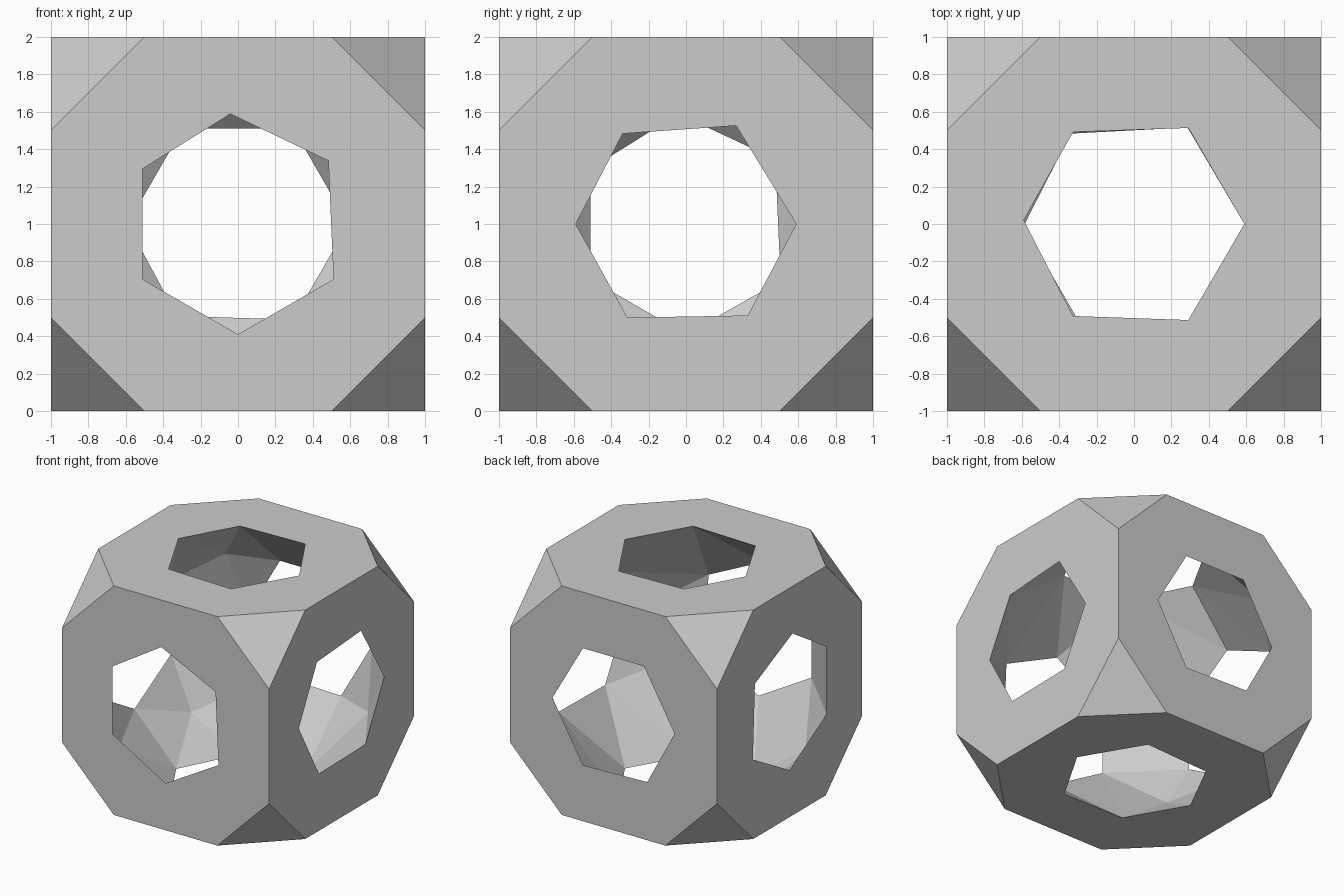
import bpy, bmesh
from math import cos, sin, radians
from itertools import product
from mathutils import Vector

cube = bpy.data.objects.get("Cube")
if cube:
    bpy.data.objects.remove(cube, do_unlink=True)

HOLE = 0.59                               # radius of the window openings
CAVITY = (1 + HOLE * HOLE) ** 0.5         # radius of the round hollow

# Corner angles of each six-sided window, by (axis, side)
WINDOWS = {
    (0, 1): (0, 63, 125, 180, 238, 304),
    (0, -1): (36, 94, 150, 210, 270, 329),
    (1, 1): (0, 60, 120, 180, 236.5, 300),
    (1, -1): (35, 94, 150, 210, 270, 330),
    (2, 1): (0, 60.5, 123.5, 178, 236.5, 299.5),
    (2, -1): (0, 61, 125, 181, 239, 299.5),
}
# Extra hollow points, deep in four of the corners
POCKETS = [(-.77, .46, -.73), (.69, .80, -.47),
           (-.66, .77, .56), (-.79, -.53, -.68)]


def on_face(axis, side, u, v):
    """Point on one side of the cube, from its two in-plane coordinates."""
    p = [u, v]
    p.insert(axis, side)
    return Vector(p)


def add_hull(bm, points):
    verts = [bm.verts.new(p) for p in points]
    bmesh.ops.convex_hull(bm, input=verts)


bm = bmesh.new()

# Outer skin: cube with its corners cut off
outer = set()
for axis in range(3):
    for a, b, c in product((-1, 1), repeat=3):
        outer.add(tuple(on_face(axis, a * 0.5, b, c)))
add_hull(bm, sorted(outer))

# Inner skin: faceted round hollow that meets the six windows
inner = [Vector(p).normalized() * CAVITY for p in POCKETS]
for (axis, side), angles in WINDOWS.items():
    for t in map(radians, angles):
        inner.append(on_face(axis, side, HOLE * cos(t), HOLE * sin(t)))
add_hull(bm, inner)
bmesh.ops.dissolve_limit(bm, angle_limit=0.002, verts=bm.verts[:], edges=bm.edges[:])

# Join the skins: each side becomes a flat plate around its window
for axis, side in WINDOWS:
    flat = [f for f in bm.faces
            if all(abs(v.co[axis] - side) < 1e-4 for v in f.verts)]
    rim = list({e for f in flat for e in f.edges})
    bmesh.ops.delete(bm, geom=flat, context='FACES_ONLY')
    normal = Vector((0, 0, 0))
    normal[axis] = side
    bmesh.ops.triangle_fill(bm, use_beauty=True, edges=rim, normal=normal)

bmesh.ops.recalc_face_normals(bm, faces=bm.faces[:])
bmesh.ops.translate(bm, verts=bm.verts[:], vec=(0, 0, 1))

mesh = bpy.data.meshes.new("hollow_cube")
bm.to_mesh(mesh)
bm.free()
shell = bpy.data.objects.new("hollow_cube", mesh)
bpy.context.collection.objects.link(shell)

# Plain grey
grey = bpy.data.materials.new("plain_grey")
grey.use_nodes = True
color = (0.6, 0.6, 0.6, 1)
grey.diffuse_color = color
grey.node_tree.nodes["Principled BSDF"].inputs["Base Color"].default_value = color
mesh.materials.append(grey)
